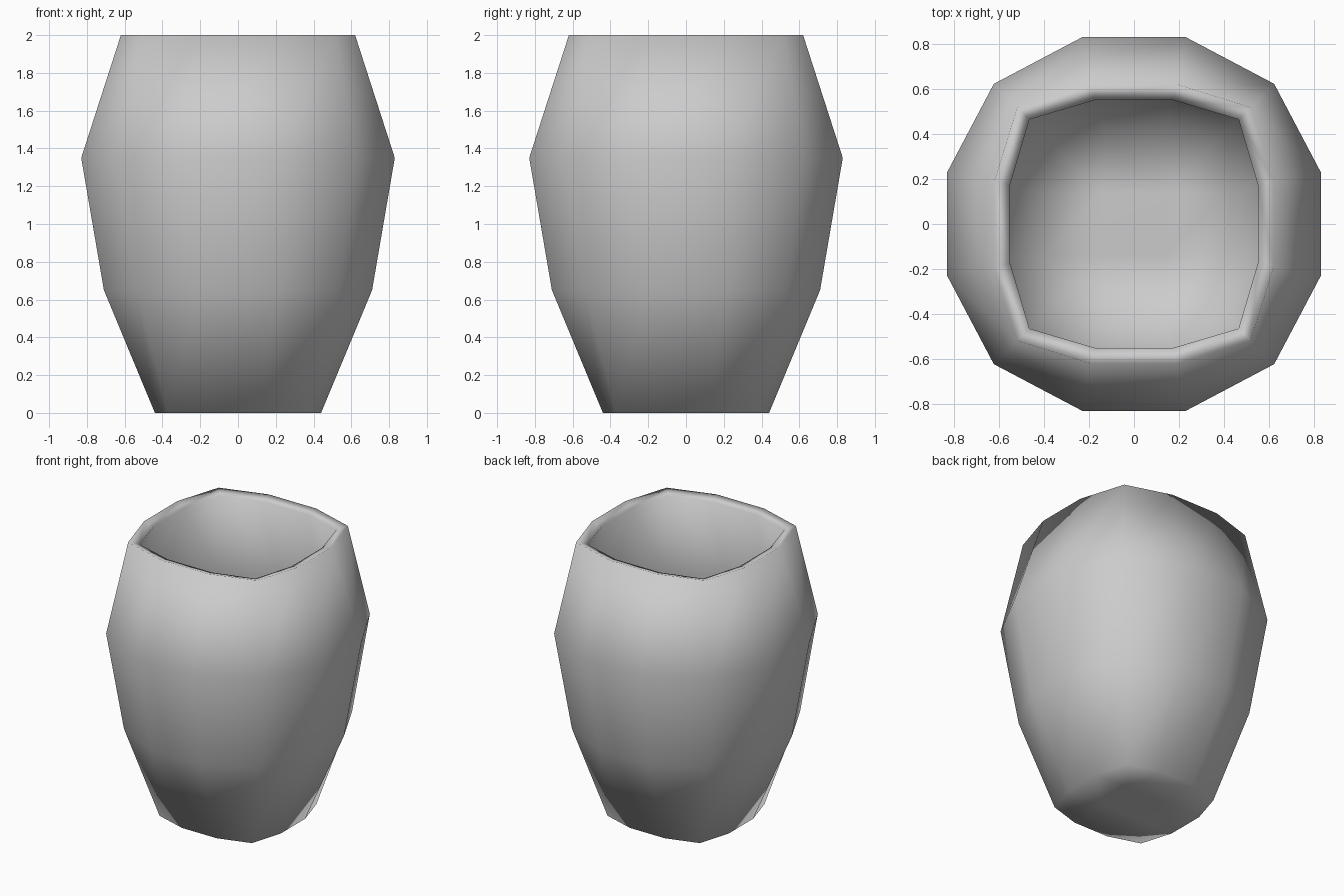
import bpy, bmesh
from mathutils import Matrix, Vector

if "Cube" in bpy.data.objects:
    bpy.data.objects.remove(bpy.data.objects["Cube"])

# Rings: height, side half-width, corner half-width, half-length of side facet
RINGS = [(0.0, 0.44, 0.37, 0.14),
         (0.65, 0.71, 0.538, 0.2),
         (1.35, 0.83, 0.622, 0.228),
         (2.0, 0.62, 0.518, 0.19)]


def around(bm, points, z):
    """Repeat one quarter of a cross-section four times around z."""
    out = []
    for k in range(4):
        rot = Matrix.Rotation(k * 1.5707963268, 3, 'Z')
        out += [bm.verts.new(rot @ Vector((x, y, z))) for x, y in points]
    return out


bm = bmesh.new()

# Twelve-sided bulging wall
rings = [around(bm, [(a, -b), (a, b), (c, c)], z) for z, a, c, b in RINGS]
for lo, hi in zip(rings, rings[1:]):
    for i in range(12):
        j = (i + 1) % 12
        bm.faces.new((lo[i], lo[j], hi[j], hi[i]))

# Flat base as a 3 x 3 grid
b = RINGS[0][3]
base, inner = rings[0], around(bm, [(b, b)], 0)
bm.faces.new(inner[::-1])
for k in range(4):
    n = 3 * k
    bm.faces.new((inner[k], base[(n + 3) % 12], base[n + 2], base[n + 1]))
    bm.faces.new((inner[k - 1], inner[k], base[n + 1], base[n]))

for f in bm.faces:
    f.smooth = True
mesh = bpy.data.meshes.new("vase")
bm.to_mesh(mesh)
bm.free()
vase = bpy.data.objects.new("vase", mesh)
bpy.context.collection.objects.link(vase)

# Wall thickness, inwards
shell = vase.modifiers.new("thickness", 'SOLIDIFY')
shell.thickness = 0.074
shell.offset = -1
shell.use_even_offset = True
